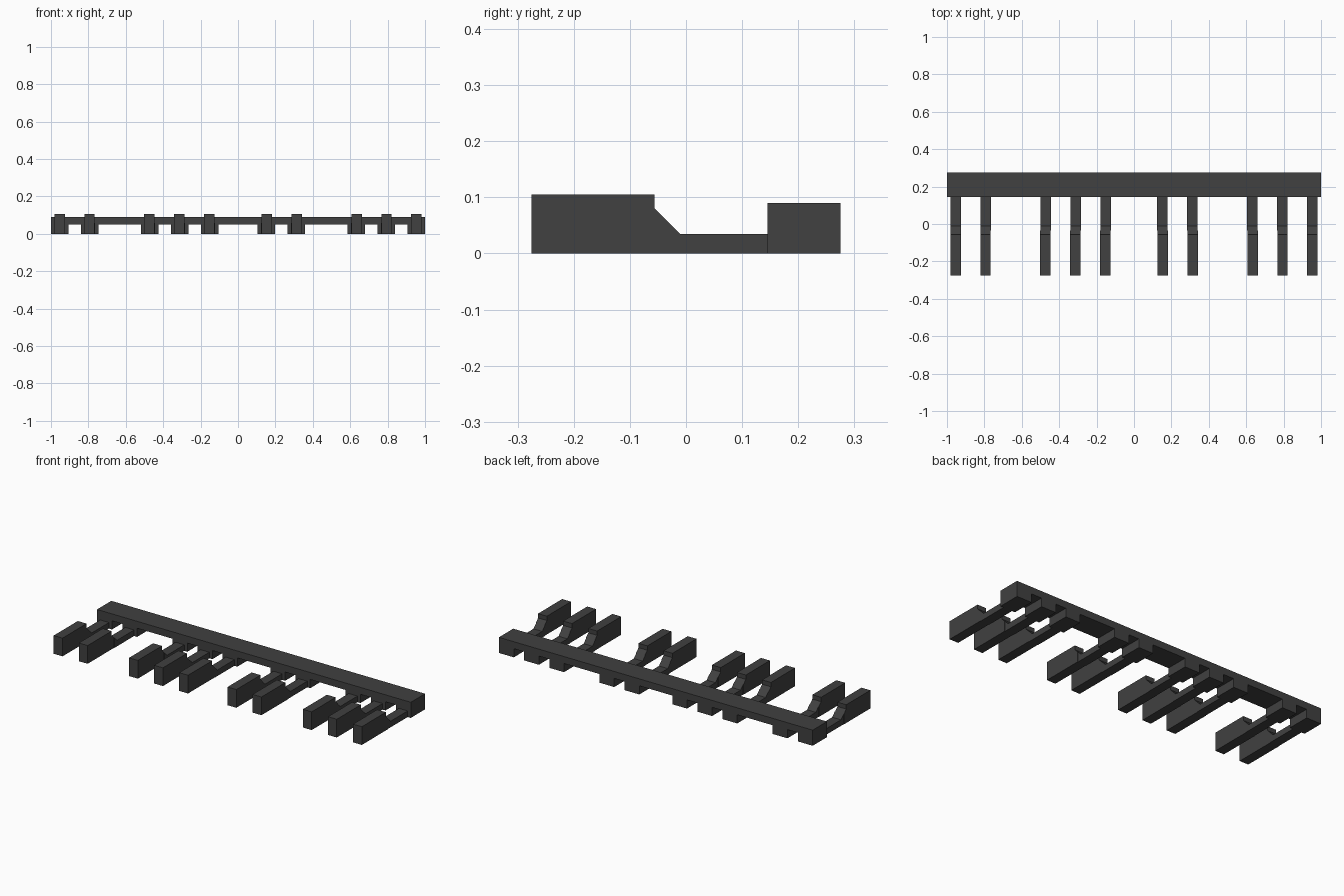
import bpy, bmesh

if "Cube" in bpy.data.objects:
    bpy.data.objects.remove(bpy.data.objects["Cube"])

plastic = bpy.data.materials.new("charcoal")
plastic.diffuse_color = (0.052, 0.052, 0.052, 1)
plastic.use_nodes = True
plastic.node_tree.nodes["Principled BSDF"].inputs["Base Color"].default_value = plastic.diffuse_color


def extrude_profile(name, profile, x0, x1):
    """Solid from a (y, z) side profile, stretched from x0 to x1."""
    bm = bmesh.new()
    face = bm.faces.new([bm.verts.new((x0, y, z)) for y, z in profile])
    ext = bmesh.ops.extrude_face_region(bm, geom=[face])
    verts = [v for v in ext["geom"] if isinstance(v, bmesh.types.BMVert)]
    bmesh.ops.translate(bm, verts=verts, vec=(x1 - x0, 0, 0))
    bmesh.ops.recalc_face_normals(bm, faces=bm.faces)
    mesh = bpy.data.meshes.new(name)
    bm.to_mesh(mesh)
    bm.free()
    mesh.materials.append(plastic)
    obj = bpy.data.objects.new(name, mesh)
    bpy.context.collection.objects.link(obj)
    return obj


def rect(y0, y1, z0, z1):
    return [(y0, z0), (y1, z0), (y1, z1), (y0, z1)]


BACK, BAR_FRONT, STEP, FRONT = 0.275, 0.145, -0.035, -0.275

# Connecting bar along the back
extrude_profile("bar", rect(BAR_FRONT, BACK, 0.05, 0.09), -1, 1)

# Raised key: tall block, short drop, then the start of the ramp
key_profile = [(FRONT, 0), (STEP, 0), (STEP, 0.059), (-0.056, 0.08),
               (-0.056, 0.105), (FRONT, 0.105)]
# Neck: rest of the ramp, then a thin strip to the bar
neck_profile = [(STEP, 0), (BAR_FRONT, 0), (BAR_FRONT, 0.035),
                (-0.011, 0.035), (STEP, 0.059)]

# Groups of two and three keys on an even pitch, with gaps between groups
PITCH = 0.16
slots = [-6, -5, -3, -2, -1, 1, 2, 4, 5, 6]
for i, s in enumerate(slots, 1):
    side = 1 if s > 0 else -1
    x = s * PITCH + side * -0.006
    inner = x - side * 0.002
    extrude_profile(f"key_{i}", key_profile, x - 0.028, x + 0.028)
    extrude_profile(f"neck_{i}", neck_profile, inner - 0.028, inner + 0.028)
    # Foot under the bar, flush with the bar end on the outer keys
    f0, f1 = max(inner - 0.047, -1), min(inner + 0.047, 1)
    if abs(s) == 6:
        f0, f1 = (-1, f1) if s < 0 else (f0, 1)
    extrude_profile(f"foot_{i}", rect(BAR_FRONT, BACK, 0, 0.05), f0, f1)
